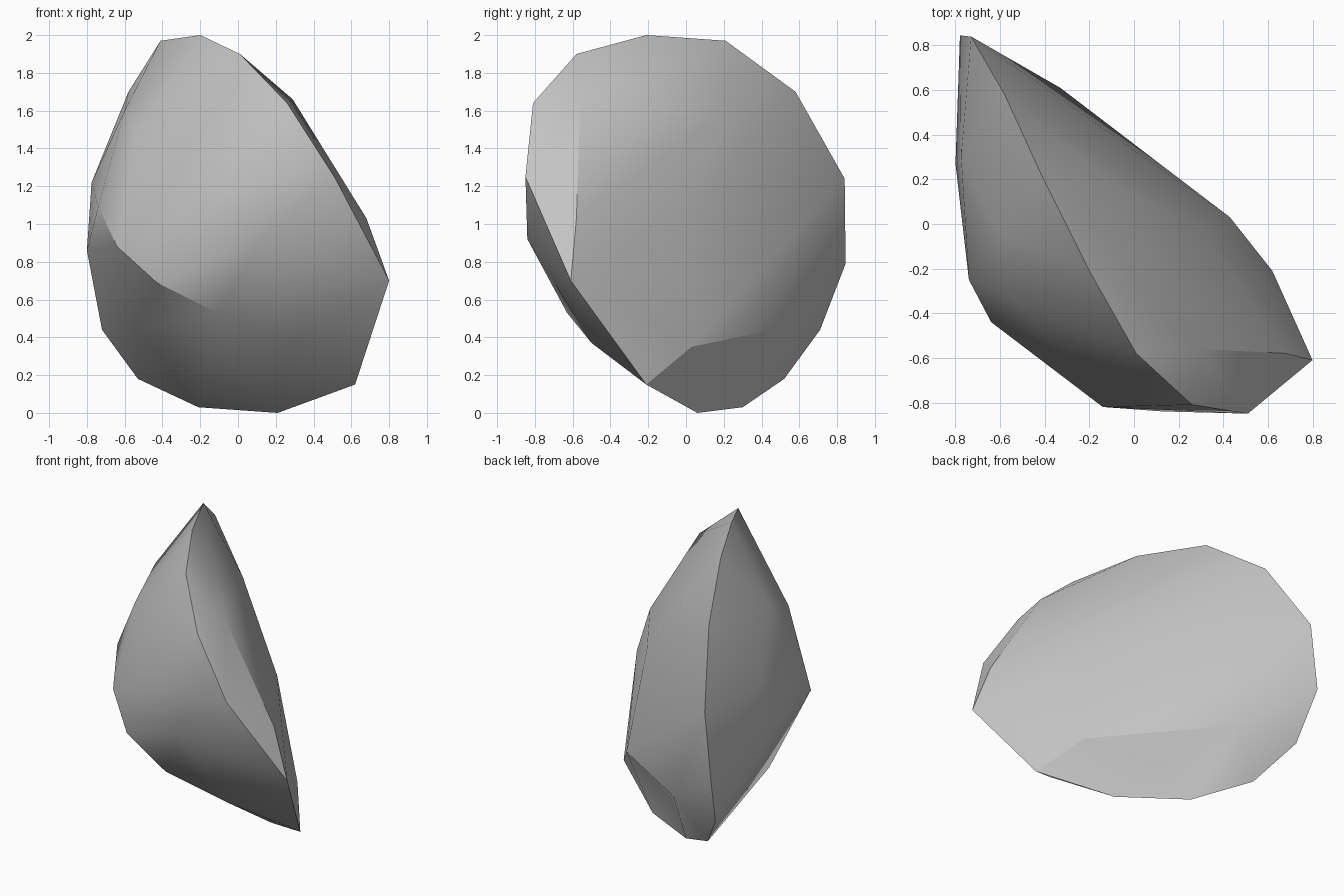
import bpy, bmesh, math
from mathutils import Vector

cube = bpy.data.objects.get("Cube")
if cube:
    bpy.data.objects.remove(cube, do_unlink=True)

# Plain stone material
stone = bpy.data.materials.new("grey_stone")
stone.use_nodes = True
grey = (0.55, 0.55, 0.55, 1)
stone.diffuse_color = grey
bsdf = stone.node_tree.nodes["Principled BSDF"]
bsdf.inputs["Base Color"].default_value = grey
bsdf.inputs["Roughness"].default_value = 0.9

# Crest running over the top from back to front
crest = [(-.78, .845, .79), (-.73, .84, 1.24), (-.58, .58, 1.70), (-.41, .21, 1.97),
         (-.20, -.21, 2.0), (.01, -.58, 1.90), (.26, -.81, 1.64), (.51, -.85, 1.25)]
# Narrow bevel beside the front of the crest
bevel = [(.29, -.56, 1.66), (.68, -.58, 1.03), (.80, -.61, .70)]
# Lower rim from front to back
rim = [(.62, -.21, .15), (.21, .06, 0), (-.21, .30, .03), (-.53, .52, .18), (-.72, .71, .44)]
# Corners of the bulging front side
front = [(.13, -.84, .92), (-.14, -.82, 1.15), (-.11, -.63, .53), (.26, -.50, .37),
         (-.43, -.59, .69), (-.64, -.44, .88), (-.74, -.25, 1.09), (-.775, .30, 1.22),
         (-.80, .27, .86), (-.54, -.34, 1.47), (-.60, -.04, 1.60), (-.54, -.13, .44)]
# Corners of the broad back side
back = [(.43, .03, .35), (-.33, .61, .47), (.31, -.02, 1.07), (-.09, .18, 1.56)]

bm = bmesh.new()
for co in crest + bevel + rim + front + back:
    bm.verts.new(co)
bmesh.ops.convex_hull(bm, input=bm.verts)
loose = [v for v in bm.verts if not v.link_faces]
bmesh.ops.delete(bm, geom=loose, context='VERTS')

# Shallow chip in the lower back
chip = Vector((-.02, .20, .22))
edge = min(bm.edges, key=lambda e: ((e.verts[0].co + e.verts[1].co) / 2 - chip).length)
cut = bmesh.ops.subdivide_edges(bm, edges=[edge], cuts=1)
for v in cut["geom_inner"]:
    if isinstance(v, bmesh.types.BMVert):
        v.co = chip
bmesh.ops.triangulate(bm, faces=bm.faces)
bmesh.ops.recalc_face_normals(bm, faces=bm.faces)

mesh = bpy.data.meshes.new("rock")
bm.to_mesh(mesh)
bm.free()
mesh.materials.append(stone)
rock = bpy.data.objects.new("rock", mesh)
bpy.context.collection.objects.link(rock)

# Soft facets with hard ridges
bpy.ops.object.select_all(action='DESELECT')
rock.select_set(True)
bpy.context.view_layer.objects.active = rock
bpy.ops.object.shade_smooth_by_angle(angle=math.radians(30))
